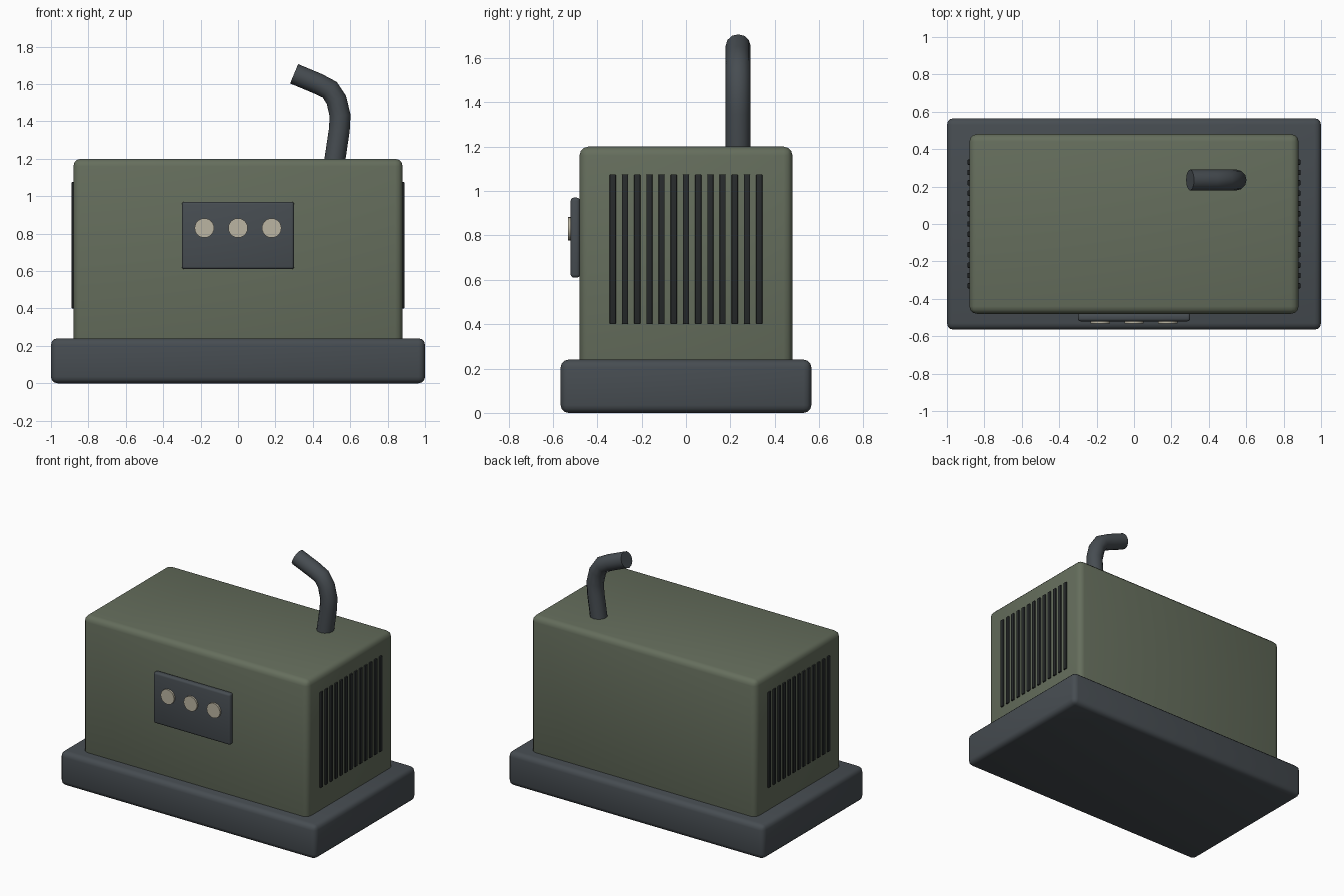
import bpy, math

if "Cube" in bpy.data.objects:
    bpy.data.objects.remove(bpy.data.objects["Cube"])


def material(name, rgb):
    m = bpy.data.materials.new(name)
    m.diffuse_color = (*rgb, 1)
    m.use_nodes = True
    m.node_tree.nodes["Principled BSDF"].inputs["Base Color"].default_value = m.diffuse_color
    return m


GREEN = material("green_paint", (0.13, 0.155, 0.108))
STEEL = material("dark_steel", (0.062, 0.073, 0.083))
BLACK = material("vent_black", (0.02, 0.023, 0.024))
CREAM = material("dial_cream", (0.5, 0.46, 0.36))


def finish(ob, name, mat):
    ob.name = name
    ob.data.materials.clear()
    ob.data.materials.append(mat)
    return ob


def box(name, lo, hi, mat, bevel=0.0, segments=3):
    centre = [(a + b) / 2 for a, b in zip(lo, hi)]
    bpy.ops.mesh.primitive_cube_add(size=1, location=centre)
    ob = bpy.context.object
    ob.scale = [b - a for a, b in zip(lo, hi)]
    bpy.ops.object.transform_apply(location=False, rotation=False, scale=True)
    if bevel:
        mod = ob.modifiers.new("bevel", "BEVEL")
        mod.width, mod.segments = bevel, segments
        bpy.ops.object.modifier_apply(modifier="bevel")
        bpy.ops.object.shade_smooth_by_angle(angle=math.radians(35))
    return finish(ob, name, mat)


# Base skid and engine housing
box("base_skid", (-1, -0.565, 0), (1, 0.565, 0.24), STEEL, 0.035)
box("housing", (-0.88, -0.48, 0.2), (0.88, 0.48, 1.2), GREEN, 0.04)

# Vent slats on both ends
for label, side in (("right", 1), ("left", -1)):
    xs = sorted((side * 0.86, side * 0.89))
    for i in range(13):
        y = -0.33 + i * 0.055
        box(f"{label}_vent_slat_{i + 1}", (xs[0], y - 0.014, 0.4),
            (xs[1], y + 0.014, 1.075), BLACK, 0.004, 2)

# Control panel with three dials
box("control_panel", (-0.3, -0.52, 0.61), (0.3, -0.478, 0.97), STEEL, 0.014)
for i, x in enumerate((-0.18, 0, 0.18)):
    bpy.ops.mesh.primitive_cylinder_add(vertices=24, radius=0.052, depth=0.02,
                                        location=(x, -0.523, 0.83),
                                        rotation=(math.pi / 2, 0, 0))
    bpy.ops.object.shade_smooth_by_angle(angle=math.radians(35))
    finish(bpy.context.object, f"dial_{i + 1}", CREAM)

# Bent exhaust pipe
path = [(0.513, 1.15), (0.52, 1.21), (0.541, 1.35), (0.546, 1.43), (0.526, 1.515),
        (0.49, 1.57), (0.425, 1.603), (0.30, 1.655)]
curve = bpy.data.curves.new("exhaust_pipe", "CURVE")
curve.dimensions = "3D"
curve.bevel_depth = 0.056
curve.bevel_resolution = 4
curve.use_fill_caps = True
spline = curve.splines.new("POLY")
spline.points.add(len(path) - 1)
for p, (x, z) in zip(spline.points, path):
    p.co = (x, 0.235, z, 1)
pipe = bpy.data.objects.new("exhaust_pipe", curve)
bpy.context.collection.objects.link(pipe)
bpy.ops.object.select_all(action="DESELECT")
pipe.select_set(True)
bpy.context.view_layer.objects.active = pipe
bpy.ops.object.convert(target="MESH")
bpy.ops.object.shade_smooth_by_angle(angle=math.radians(40))
finish(bpy.context.object, "exhaust_pipe", STEEL)
